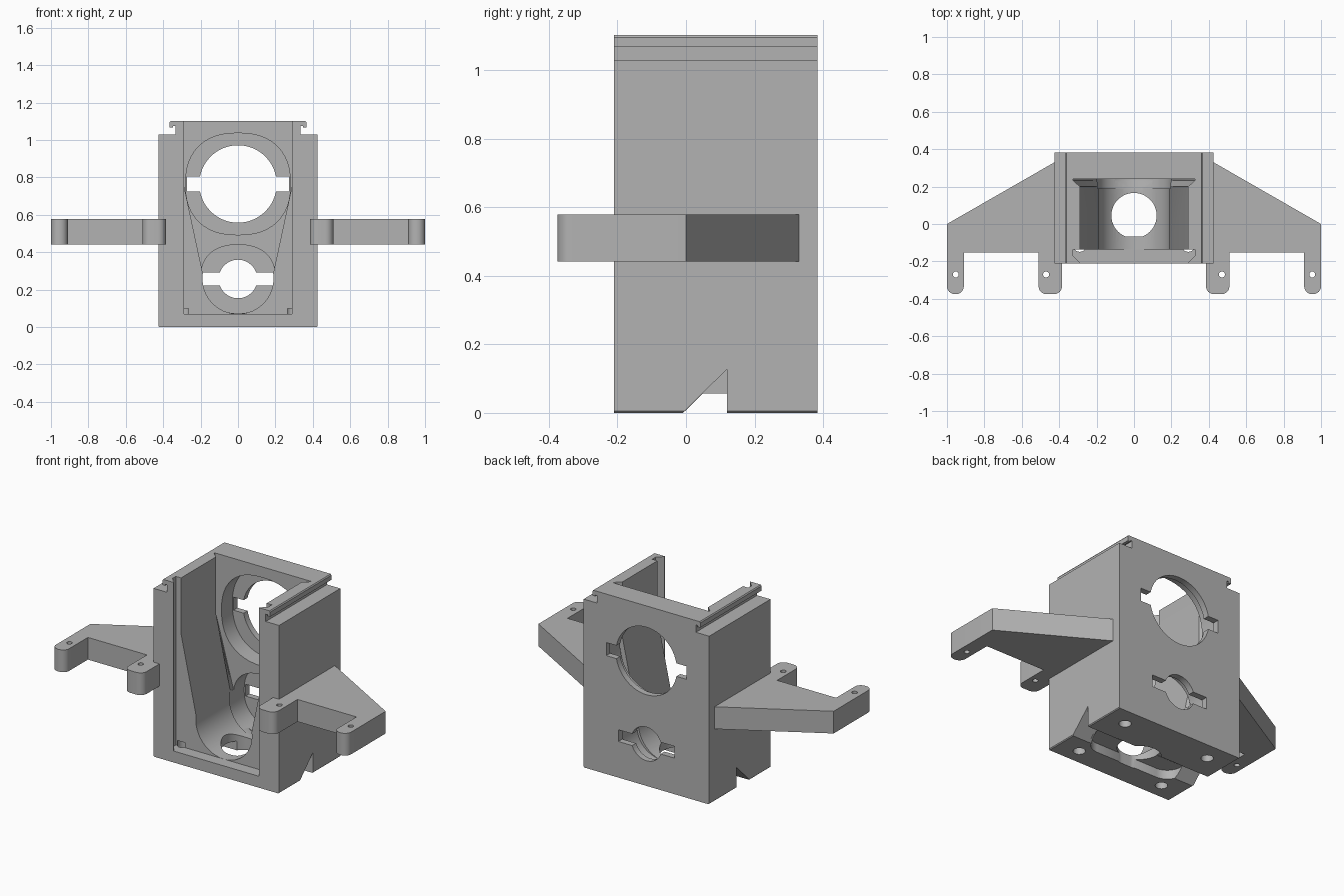
import bpy, bmesh, math

if "Cube" in bpy.data.objects:
    bpy.data.objects.remove(bpy.data.objects["Cube"])

grey = bpy.data.materials.new("mid grey")
grey.diffuse_color = (0.45, 0.45, 0.45, 1)
grey.use_nodes = True
grey.node_tree.nodes["Principled BSDF"].inputs["Base Color"].default_value = grey.diffuse_color


def loft(name, sections, axis):
    """Solid through matching outlines: sections = [(position, points), ...]."""
    place = {"x": lambda p, t: (t, p[0], p[1]),
             "y": lambda p, t: (p[0], t, p[1]),
             "z": lambda p, t: (p[0], p[1], t)}[axis]
    bm = bmesh.new()
    rings = [[bm.verts.new(place(p, t)) for p in pts] for t, pts in sections]
    n = len(rings[0])
    for a, b in zip(rings, rings[1:]):
        for i in range(n):
            bm.faces.new((a[i], a[(i + 1) % n], b[(i + 1) % n], b[i]))
    bm.faces.new(rings[0])
    bm.faces.new(rings[-1])
    bmesh.ops.recalc_face_normals(bm, faces=bm.faces)
    me = bpy.data.meshes.new(name)
    bm.to_mesh(me)
    bm.free()
    me.materials.append(grey)
    ob = bpy.data.objects.new(name, me)
    bpy.context.collection.objects.link(ob)
    return ob


def prism(name, pts, axis, a, b):
    return loft(name, [(a, pts), (b, pts)], axis)


def rect(x0, x1, y0, y1):
    return [(x0, y0), (x1, y0), (x1, y1), (x0, y1)]


def arc(cx, cy, r, a0, a1, n):
    return [(cx + r * math.cos(math.radians(a0 + (a1 - a0) * i / n)),
             cy + r * math.sin(math.radians(a0 + (a1 - a0) * i / n))) for i in range(n + 1)]


def circle(cx, cy, r, n=32):
    return arc(cx, cy, r, 0, 360, n)[:-1]


def cut(target, cutter):
    mod = target.modifiers.new("cut", "BOOLEAN")
    mod.operation, mod.solver, mod.object = "DIFFERENCE", "EXACT", cutter
    bpy.context.view_layer.objects.active = target
    bpy.ops.object.modifier_apply(modifier=mod.name)
    bpy.data.objects.remove(cutter)


def smooth(ob):
    bpy.ops.object.select_all(action="DESELECT")
    ob.select_set(True)
    bpy.context.view_layer.objects.active = ob
    bpy.ops.object.shade_smooth_by_angle(angle=math.radians(30))


def keyed_hole(z, r, tab, half):
    """Round hole with a rectangular key on either side."""
    a = math.degrees(math.asin(half / r))
    return (arc(0, z, r, a, 180 - a, 24) + [(-tab, z + half), (-tab, z - half)]
            + arc(0, z, r, 180 + a, 360 - a, 24) + [(tab, z - half), (tab, z + half)])


def soft_oval(z, rx, rz, power):
    pts = []
    for i in range(48):
        c, s = math.cos(i * math.pi / 24), math.sin(i * math.pi / 24)
        pts.append((rx * math.copysign(abs(c) ** power, c),
                    z + rz * math.copysign(abs(s) ** power, s)))
    return pts


def funnel(grow):
    """Tapered cavity outline with a round bottom."""
    w = 0.29 + grow
    return ([(w, 1.3), (-w, 1.3), (-w, 0.76)]
            + arc(0, 0.26, 0.19 + grow * 0.2, 172, 368, 32) + [(w, 0.76)])


# Housing block with hooked top rails
right = [(0.42, 0), (0.425, 0.005), (0.425, 1.03), (0.335, 1.03), (0.335, 1.075),
         (0.347, 1.075), (0.347, 1.067), (0.365, 1.067), (0.365, 1.095), (0.36, 1.102)]
housing = prism("housing", right + [(-x, z) for x, z in reversed(right)], "y", -0.21, 0.383)

# Cavity, flaring into a wider slot near the back wall
cut(housing, loft("cavity", [(-0.15, funnel(0)), (0.2, funnel(0)),
                             (0.233, funnel(0.035)), (0.24, funnel(0.035))], "y"))
# Dovetail slot for a front cover
half = [(0.29, -0.3), (0.29, -0.205), (0.325, -0.17), (0.325, -0.137)]
cut(housing, prism("cover_slot", half + [(-x, y) for x, y in reversed(half)], "z", 0.07, 1.3))

# Stepped openings in the back wall
cut(housing, prism("upper_pocket", soft_oval(0.765, 0.28, 0.272, 0.85), "y", 0.19, 0.345))
cut(housing, prism("lower_pocket", soft_oval(0.257, 0.2, 0.183, 0.85), "y", 0.19, 0.345))
cut(housing, prism("upper_hole", keyed_hole(0.765, 0.207, 0.272, 0.04), "y", 0.3, 0.5))
cut(housing, prism("lower_hole", keyed_hole(0.257, 0.103, 0.19, 0.036), "y", 0.3, 0.5))

# Underside: oval recess, floor hole, wedge notches and screw holes
oval = arc(0.21, 0.03, 0.092, -90, 90, 16) + arc(-0.21, 0.03, 0.092, 90, 270, 16)
cut(housing, prism("recess", oval, "z", -0.1, 0.055))
cut(housing, prism("floor_hole", [(x, max(y, -0.068)) for x, y in circle(0, 0.045, 0.121, 48)],
                   "z", -0.1, 0.2))
cut(housing, prism("notch_middle", [(-0.06, -0.05), (0.05, 0.057), (0.12, 0.057), (0.12, -0.05)],
                   "x", -0.5, 0.5))
for s in (-1, 1):
    cut(housing, prism("notch_side", [(-0.06, -0.05), (0.12, 0.128), (0.12, -0.05)],
                       "x", s * 0.31, s * 0.5))
    for y in (-0.115, 0.27):
        cut(housing, prism("screw_hole", circle(s * 0.29, y, 0.034, 24), "z", -0.1, 0.1))
smooth(housing)

# Side arms, each with two drilled mounting tabs
for s, side in ((1, "right"), (-1, "left")):
    r = 0.042
    plan = ([(0.40, 0.345), (0.425, 0.33), (1.0, 0.0)]
            + arc(1.0 - r, -0.375 + r, r, 0, -90, 8) + arc(0.91 + r, -0.375 + r, r, -90, -180, 8)
            + [(0.91, -0.153), (0.51, -0.153)]
            + arc(0.51 - r, -0.375 + r, r, 0, -90, 8) + arc(0.385 + r, -0.375 + r, r, -90, -180, 8)
            + [(0.385, -0.2), (0.40, -0.2)])
    arm = prism(side + "_arm", [(s * x, y) for x, y in plan], "z", 0.442, 0.578)
    for x in (0.47, 0.953):
        cut(arm, prism("tab_hole", circle(s * x, -0.27, 0.016, 20), "z", 0.3, 0.7))
    smooth(arm)
